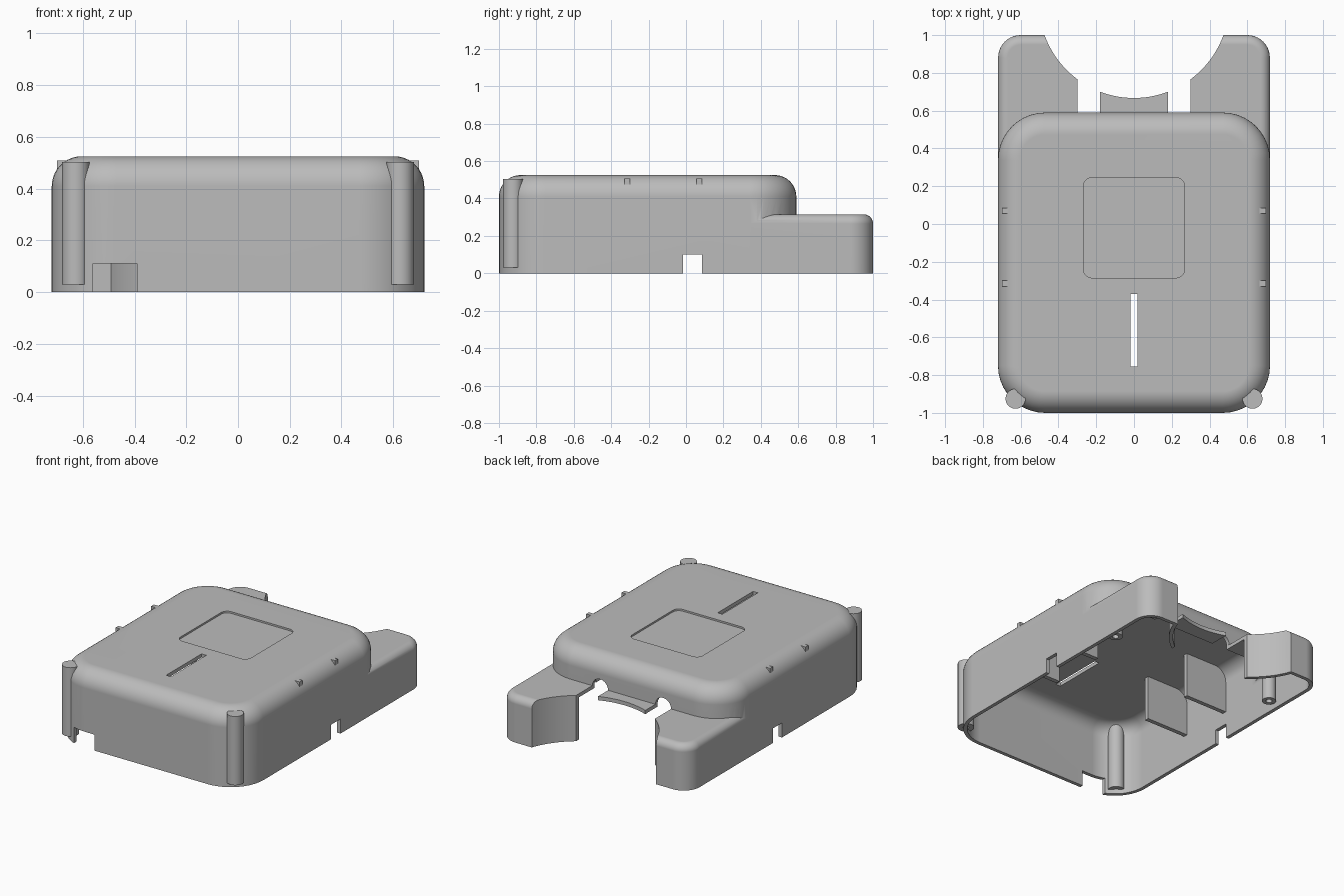
import bpy
import bmesh
from math import sin, cos, pi

old = bpy.data.objects.get("Cube")
if old:
    bpy.data.objects.remove(old, do_unlink=True)

grey = bpy.data.materials.new("plain grey")
grey.use_nodes = True
GREY = (0.5, 0.5, 0.5, 1)
grey.diffuse_color = GREY
grey.node_tree.nodes["Principled BSDF"].inputs["Base Color"].default_value = GREY

WALL = 0.025


def make(name, bm):
    bmesh.ops.recalc_face_normals(bm, faces=bm.faces)
    mesh = bpy.data.meshes.new(name)
    bm.to_mesh(mesh)
    bm.free()
    mesh.materials.append(grey)
    ob = bpy.data.objects.new(name, mesh)
    bpy.context.collection.objects.link(ob)
    return ob


def rounded_block(name, x0, x1, y0, y1, z0, z1, corner, fillet=0, steps=10):
    """Upright block with round corners and an optional rounded top edge."""
    levels = [(0, z0)]
    if fillet:
        for i in range(steps + 1):
            a = pi / 2 * i / steps
            levels.append((fillet * (1 - cos(a)), z1 - fillet + fillet * sin(a)))
    else:
        levels.append((0, z1))
    bm = bmesh.new()
    rings = []
    for inset, z in levels:
        r = corner - inset
        ring = []
        for q, (cx, cy) in enumerate([(x1 - corner, y1 - corner), (x0 + corner, y1 - corner),
                                      (x0 + corner, y0 + corner), (x1 - corner, y0 + corner)]):
            for i in range(steps + 1):
                a = pi / 2 * (q + i / steps)
                ring.append(bm.verts.new((cx + r * cos(a), cy + r * sin(a), z)))
        rings.append(ring)
    n = len(rings[0])
    for low, high in zip(rings, rings[1:]):
        for i in range(n):
            j = (i + 1) % n
            bm.faces.new((low[i], low[j], high[j], high[i]))
    bm.faces.new(rings[0])
    bm.faces.new(rings[-1])
    return make(name, bm)


def box(name, x0, x1, y0, y1, z0, z1):
    bm = bmesh.new()
    bmesh.ops.create_cube(bm, size=1)
    for v in bm.verts:
        v.co = (x1 if v.co.x > 0 else x0, y1 if v.co.y > 0 else y0, z1 if v.co.z > 0 else z0)
    return make(name, bm)


def cylinder(name, x, y, z0, z1, r, sides=32):
    bm = bmesh.new()
    bmesh.ops.create_cone(bm, cap_ends=True, segments=sides, radius1=r, radius2=r, depth=z1 - z0)
    bmesh.ops.translate(bm, vec=(x, y, (z0 + z1) / 2), verts=bm.verts)
    return make(name, bm)


def combine(target, tool, operation="DIFFERENCE"):
    """Apply a boolean and throw the tool away."""
    mod = target.modifiers.new("cut", "BOOLEAN")
    mod.operation = operation
    mod.solver = "EXACT"
    mod.object = tool
    bpy.context.view_layer.objects.active = target
    bpy.ops.object.modifier_apply(modifier=mod.name)
    bpy.data.objects.remove(tool, do_unlink=True)


# Outer form: tall housing plus the low rear skirt with its round bite
shell = rounded_block("shell", -0.72, 0.72, -1, 0.59, 0, 0.525, 0.25, 0.115)
skirt = rounded_block("skirt", -0.7195, 0.7195, 0, 1, 0, 0.315, 0.12, 0.05)
combine(shell, skirt, "UNION")
combine(shell, cylinder("bite", 0, 1.17, -0.2, 0.45, 0.503, 128))

# Hollow inside, leaving a wall behind the bite
combine(shell, rounded_block("main_cavity", -0.72 + WALL, 0.72 - WALL, -1 + WALL, 0.59 - WALL,
                             -0.1, 0.525 - WALL, 0.25 - WALL, 0.115 - WALL))
cavity = rounded_block("skirt_cavity", -0.694, 0.694, 0.1, 1 - WALL,
                       -0.12, 0.315 - WALL, 0.12 - WALL, 0.05 - WALL)
combine(cavity, cylinder("bite_wall", 0, 1.17, -0.3, 0.5, 0.503 + WALL, 128))
combine(shell, cavity)

# Rear opening under the centre lip, with an arched slot on each side
combine(shell, box("rear_opening", -0.3, 0.3, 0.5, 0.9, -0.15, 0.289))
for side in (-1, 1):
    x = 0.24 * side
    arch = cylinder("arch", 0, 0, -0.2, 0.2, 0.06)
    for v in arch.data.vertices:
        px, py, pz = v.co
        v.co = (x + px, 0.7 - pz, 0.315 + py)
    combine(shell, arch)
    combine(shell, box("slot", x - 0.06, x + 0.06, 0.5, 0.9, 0.2, 0.317))

# Cable notches, top slit and shallow square recess
combine(shell, box("side_notch", -0.9, 0.9, -0.015, 0.085, -0.17, 0.1))
combine(shell, box("front_notch", -0.56, -0.39, -1.1, -0.9, -0.17, 0.11))
combine(shell, box("slit", -0.018, 0.018, -0.755, -0.37, 0.4, 0.7))
combine(shell, rounded_block("recess", -0.268, 0.268, -0.285, 0.245, 0.513, 0.7, 0.045))

parts = [shell]
for side, word in ((1, "left"), (-1, "right")):
    # Screw posts with blind holes in their lower ends
    for place, x, y, top, r in (("front", 0.627, -0.925, 0.503, 0.053),
                                ("rear", 0.64, 0.58, 0.3, 0.045)):
        post = cylinder(f"{place}_{word}_post", x * side, y, 0.03, top, r)
        combine(post, cylinder("hole", x * side, y, -0.1, 0.2, 0.02, 20))
        parts.append(post)
    # Inner ribs whose upper corners poke through the rounded edge
    for place, y in (("front", -0.315), ("rear", 0.07)):
        xs = sorted((0.37 * side, 0.70 * side))
        parts.append(box(f"{place}_{word}_rib", *xs, y - 0.015, y + 0.015, 0.19, 0.508))

# Smooth rounded surfaces, crisp edges
for ob in parts:
    bpy.ops.object.select_all(action="DESELECT")
    ob.select_set(True)
    bpy.context.view_layer.objects.active = ob
    bpy.ops.object.shade_smooth_by_angle(angle=pi / 6)
    mod = ob.modifiers.new("even_shading", "WEIGHTED_NORMAL")
    mod.keep_sharp = True
